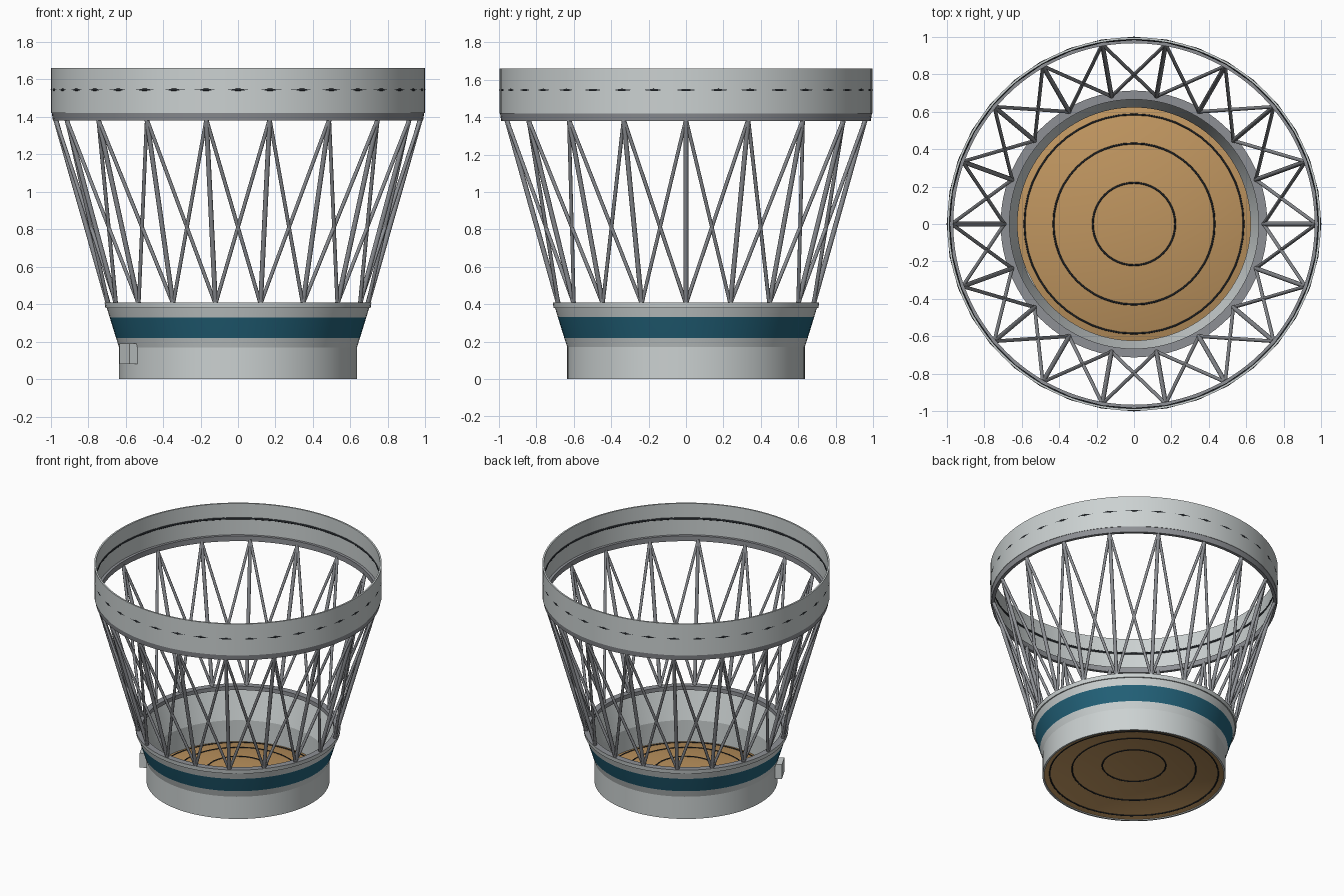
import bpy, math
from mathutils import Vector

if "Cube" in bpy.data.objects:
    bpy.data.objects.remove(bpy.data.objects["Cube"], do_unlink=True)


def material(name, rgb):
    m = bpy.data.materials.new(name)
    m.use_nodes = True
    m.diffuse_color = (*rgb, 1)
    m.node_tree.nodes["Principled BSDF"].inputs["Base Color"].default_value = (*rgb, 1)
    return m


light = material("light metal", (0.60, 0.64, 0.64))
frame = material("frame grey", (0.27, 0.28, 0.30))
teal = material("teal paint", (0.016, 0.12, 0.19))
tan = material("tan panel", (0.52, 0.30, 0.115))
black = material("black seam", (0.015, 0.018, 0.022))


def finish(obj, angle=30):
    bpy.ops.object.select_all(action="DESELECT")
    obj.select_set(True)
    bpy.context.view_layer.objects.active = obj
    bpy.ops.object.shade_smooth_by_angle(angle=math.radians(angle))


def lathe(name, profile, mats, slots=None, closed=True, sides=96):
    """Revolve (radius, height) points; slots gives a material per segment."""
    n = len(profile)
    verts = [(r * math.cos(math.tau * i / sides), r * math.sin(math.tau * i / sides), z)
             for i in range(sides) for r, z in profile]
    segs = n if closed else n - 1
    faces, idx = [], []
    for i in range(sides):
        a, b = i * n, (i + 1) % sides * n
        for j in range(segs):
            k = (j + 1) % n
            faces.append((a + j, b + j, b + k, a + k))
            idx.append(slots[j] if slots else 0)
    mesh = bpy.data.meshes.new(name)
    mesh.from_pydata(verts, [], faces)
    for m in mats:
        mesh.materials.append(m)
    mesh.polygons.foreach_set("material_index", idx)
    obj = bpy.data.objects.new(name, mesh)
    bpy.context.collection.objects.link(obj)
    finish(obj, 12)
    return obj


def ring(name, radius, z, thick, mat, sides):
    bpy.ops.mesh.primitive_torus_add(major_radius=radius, minor_radius=thick, location=(0, 0, z),
                                     major_segments=sides, minor_segments=8)
    obj = bpy.context.object
    obj.name = name
    obj.data.materials.append(mat)
    finish(obj, 50)


def strut(name, a, b, radius):
    d = b - a
    bpy.ops.mesh.primitive_cylinder_add(vertices=10, radius=radius, depth=d.length, location=(a + b) / 2)
    obj = bpy.context.object
    obj.name = name
    obj.rotation_euler = d.to_track_quat("Z", "Y").to_euler()
    obj.data.materials.append(frame)
    finish(obj, 50)


# Lower body: cylinder, flared cone with painted band, top flange
lathe("lower_body",
      [(0.635, 0), (0.635, 0.17), (0.651, 0.22), (0.685, 0.33), (0.70, 0.38), (0.708, 0.38),
       (0.712, 0.41), (0.665, 0.41), (0.665, 0.38), (0.685, 0.38), (0.622, 0.17), (0.622, 0)],
      [light, teal, frame], [0, 0, 1, 0, 0, 0, 2, 2, 2, 0, 0, 0])

# Shallow domed bulkhead
RIM, RISE = 0.628, 0.085


def dome_z(r):
    return 0.005 + RISE * (1 - (r / RIM) ** 2)


radii = [RIM * i / 14 for i in range(14, 0, -1)] + [0.001]
lathe("domed_bulkhead", [(r, dome_z(r)) for r in radii], [tan], closed=False)
for i, r in enumerate((0.22, 0.43, 0.585)):
    ring(f"bulkhead_seam_{i + 1}", r, dome_z(r), 0.005, black, 48)

# Upper ring: tall thin wall over an inward lip
lathe("upper_ring_wall", [(0.997, 1.42), (0.997, 1.66), (0.985, 1.66), (0.985, 1.42)], [light])
lathe("upper_ring_lip", [(0.988, 1.38), (0.994, 1.42), (0.965, 1.42), (0.965, 1.38)], [frame])
# Coarser seam ring breaks through the wall as dashes
ring("upper_ring_seam", 0.991, 1.545, 0.009, black, 36)

# Truss: each upper node joins three lower nodes
NODES = 18


def node(k, r, z):
    a = math.tau * k / NODES
    return Vector((r * math.cos(a), r * math.sin(a), z))


for k in range(NODES):
    for step, label in ((-1, "right"), (0, "main"), (1, "left")):
        strut(f"{label}_strut_{k + 1}", node(k + step, 0.692, 0.40), node(k, 0.974, 1.39),
              0.010 if step else 0.013)

# Small equipment box on the lower wall
angle = math.radians(207)
bpy.ops.mesh.primitive_cube_add(size=1, location=(0.65 * math.cos(angle), 0.65 * math.sin(angle), 0.135))
box = bpy.context.object
box.name = "equipment_box"
box.scale = (0.06, 0.115, 0.11)
box.rotation_euler.z = angle
box.data.materials.append(light)
